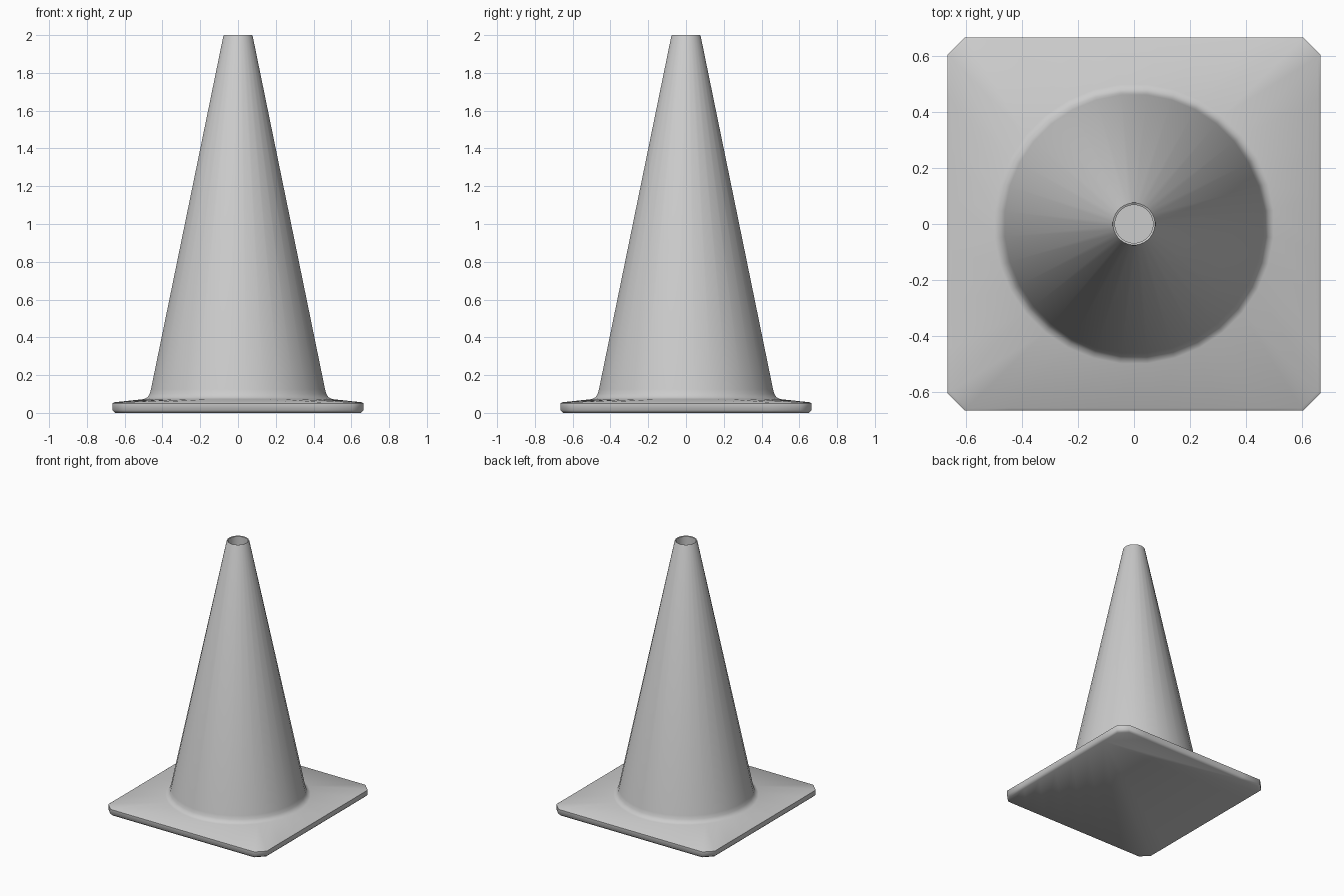
import bpy, bmesh, math

if "Cube" in bpy.data.objects:
    bpy.data.objects.remove(bpy.data.objects["Cube"])

SIDES = 32
STEP = 2 * math.pi / SIDES
ANGLES = [(i + 0.5) * STEP for i in range(SIDES)]


def circle(bm, r, z):
    return [bm.verts.new((r * math.cos(a), r * math.sin(a), z)) for a in ANGLES]


def clipped_square(bm, half, cut, z):
    # a circle clamped to a square leaves clipped corners
    k = (half - cut) / math.sin(3.5 * STEP)
    clamp = lambda v: max(-half, min(half, v * k))
    return [bm.verts.new((clamp(math.cos(a)), clamp(math.sin(a)), z)) for a in ANGLES]


bm = bmesh.new()

# base slab: underside bevel, side wall, small top bevel
rings = [clipped_square(bm, h, 0.06, z) for h, z in
         [(0.65, 0.0), (0.665, 0.014), (0.665, 0.05), (0.657, 0.056)]]

# sloped skirt, fillet, cone wall, rim and recessed hole
rings += [circle(bm, r, z) for r, z in
          [(0.50, 0.073), (0.482, 0.082), (0.47, 0.10), (0.463, 0.125),
           (0.078, 1.995), (0.075, 2.0), (0.068, 1.997), (0.068, 1.80)]]

for lo, hi in zip(rings, rings[1:]):
    for i in range(SIDES):
        j = (i + 1) % SIDES
        bm.faces.new((lo[i], lo[j], hi[j], hi[i]))
bm.faces.new(rings[0][::-1])
bm.faces.new(rings[-1])
bmesh.ops.recalc_face_normals(bm, faces=bm.faces)

mesh = bpy.data.meshes.new("traffic_cone")
bm.to_mesh(mesh)
bm.free()
cone = bpy.data.objects.new("traffic_cone", mesh)
bpy.context.collection.objects.link(cone)

# smooth cone with crisp slab edges
bpy.context.view_layer.objects.active = cone
cone.select_set(True)
bpy.ops.object.shade_smooth_by_angle(angle=math.radians(50))
